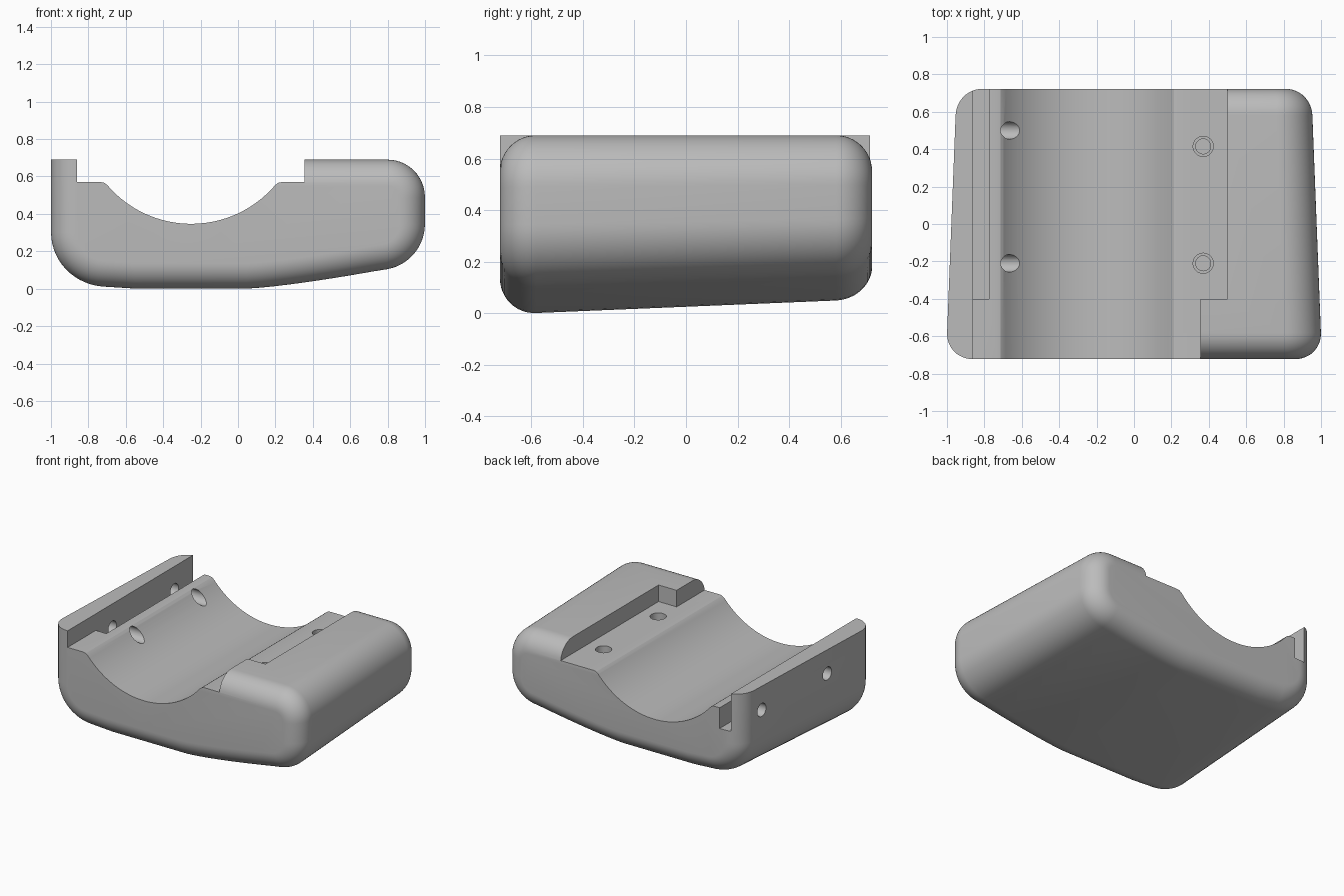
import bpy
import bmesh
from math import sin, cos, radians, pi
from mathutils import Vector, Matrix

cube = bpy.data.objects.get("Cube")
if cube:
    bpy.data.objects.remove(cube, do_unlink=True)

grey = bpy.data.materials.new("plain_grey")
grey.use_nodes = True
colour = (0.5, 0.5, 0.5, 1)
grey.diffuse_color = colour
grey.node_tree.nodes["Principled BSDF"].inputs["Base Color"].default_value = colour

TOP, LEDGE, HALF_Y, FILLET = 0.69, 0.57, 0.722, 0.14


def arc(cx, cz, rx, rz, start, end, steps):
    angles = [radians(start + (end - start) * i / steps) for i in range(steps + 1)]
    return [(cx + rx * cos(a), cz + rz * sin(a)) for a in angles]


def inset(points, amount):
    """Move a counter-clockwise outline inwards by a constant distance."""
    result = []
    for i, p in enumerate(points):
        p = Vector(p)
        before = (p - Vector(points[i - 1])).normalized()
        after = (Vector(points[(i + 1) % len(points)]) - p).normalized()
        n1, n2 = Vector((-before.y, before.x)), Vector((-after.y, after.x))
        result.append(p + (n1 + n2) * amount / (1 + n1.dot(n2)))
    return result


def loft(name, slices):
    """Skin a list of (y, outline) slices into a closed solid."""
    bm = bmesh.new()
    rings = [[bm.verts.new((x, y, z)) for x, z in outline] for y, outline in slices]
    for a, b in zip(rings, rings[1:]):
        for i in range(len(a)):
            bm.faces.new((a[i - 1], a[i], b[i], b[i - 1]))
    bm.faces.new(rings[0])
    bm.faces.new(rings[-1])
    bmesh.ops.recalc_face_normals(bm, faces=bm.faces)
    return finish(name, bm)


def finish(name, bm):
    mesh = bpy.data.meshes.new(name)
    bm.to_mesh(mesh)
    bm.free()
    obj = bpy.data.objects.new(name, mesh)
    bpy.context.collection.objects.link(obj)
    mesh.materials.append(grey)
    return obj


def box(name, low, high):
    outline = [(low[0], low[2]), (high[0], low[2]), (high[0], high[2]), (low[0], high[2])]
    return loft(name, [(low[1], outline), (high[1], outline)])


def drill(name, centre, radius, length, axis):
    bm = bmesh.new()
    turn = Matrix.Rotation(pi / 2, 4, "Y") if axis == "X" else Matrix()
    bmesh.ops.create_cone(bm, cap_ends=True, segments=32, radius1=radius, radius2=radius,
                          depth=length, matrix=Matrix.Translation(centre) @ turn)
    return finish(name, bm)


def cut(target, cutter):
    cutter.hide_render = True
    mod = target.modifiers.new(cutter.name, "BOOLEAN")
    mod.operation, mod.solver, mod.object = "DIFFERENCE", "EXACT", cutter
    bpy.context.view_layer.objects.active = target
    bpy.ops.object.modifier_apply(modifier=mod.name)
    bpy.data.objects.remove(cutter, do_unlink=True)


# Rounded body outline: tall left side, curved belly, rounded right side
outline = [(-1, 1), (-1, 0.6)]
outline += arc(-0.7, 0.3, 0.3, 0.29, 180, 265, 14)
outline += [(-0.55, 0), (-0.3, 0)]
outline += [(0.05 + 0.74 * t / 10, 0.104 * (t / 10) ** 1.3) for t in range(10)]
outline += arc(0.755, 0.345, 0.245, 0.245, -80, 0, 14)
outline += arc(0.8, TOP - 0.2, 0.2, 0.2, 0, 90, 14)
outline += [(-0.25, TOP), (-0.25, 1)]

# Body slices with rounded front and back edges
STEPS = 12
slices = []
for i in range(STEPS + 1):
    a = pi / 2 * i / STEPS
    slices.append((-HALF_Y + FILLET * (1 - cos(a)), inset(outline, FILLET * (1 - sin(a)))))
slices += [(-y, shape) for y, shape in reversed(slices)]
body = loft("cradle_body", slices)

# Narrow the body and lift its belly towards the back
for v in body.data.vertices:
    t = (v.co.y + 0.6) / 1.2
    v.co.x *= 1 - 0.047 * t
    v.co.z += 0.05 * t * max(0, 1 - v.co.z / LEDGE)

# Trough with ledges on both sides, and flat top of the left wall
trough = [(-1.3, 1.4), (-1.3, TOP), (-0.86, TOP), (-0.86, LEDGE), (-0.735, LEDGE), (-0.715, 0.566)]
trough += arc(-0.25, 0.937, 0.59, 0.59, 220.5, 319.5, 48)
trough += [(0.215, 0.566), (0.235, LEDGE), (0.355, LEDGE), (0.355, 1.4)]
cut(body, loft("trough_cutter", [(-1, trough), (1, trough)]))

# Deep slot beside the left wall and wider ledge beside the right block
cut(body, box("slot_cutter", (-0.86, -0.4, 0.42), (-0.775, 1, 1)))
cut(body, box("pocket_cutter", (0.3, -0.4, LEDGE), (0.5, 1, 1)))

# Cross holes through the left wall
for y in (0.5, -0.21):
    cut(body, drill("cross_hole", (-0.85, y, 0.518), 0.047, 0.6, "X"))

# Stepped screw holes in the right ledge
for y in (0.415, -0.21):
    cut(body, drill("counterbore", (0.37, y, LEDGE), 0.054, 0.2, "Z"))
    cut(body, drill("screw_hole", (0.37, y, LEDGE), 0.04, 0.5, "Z"))

bpy.ops.object.select_all(action="DESELECT")
body.select_set(True)
bpy.context.view_layer.objects.active = body
bpy.ops.object.shade_smooth_by_angle(angle=radians(25))
